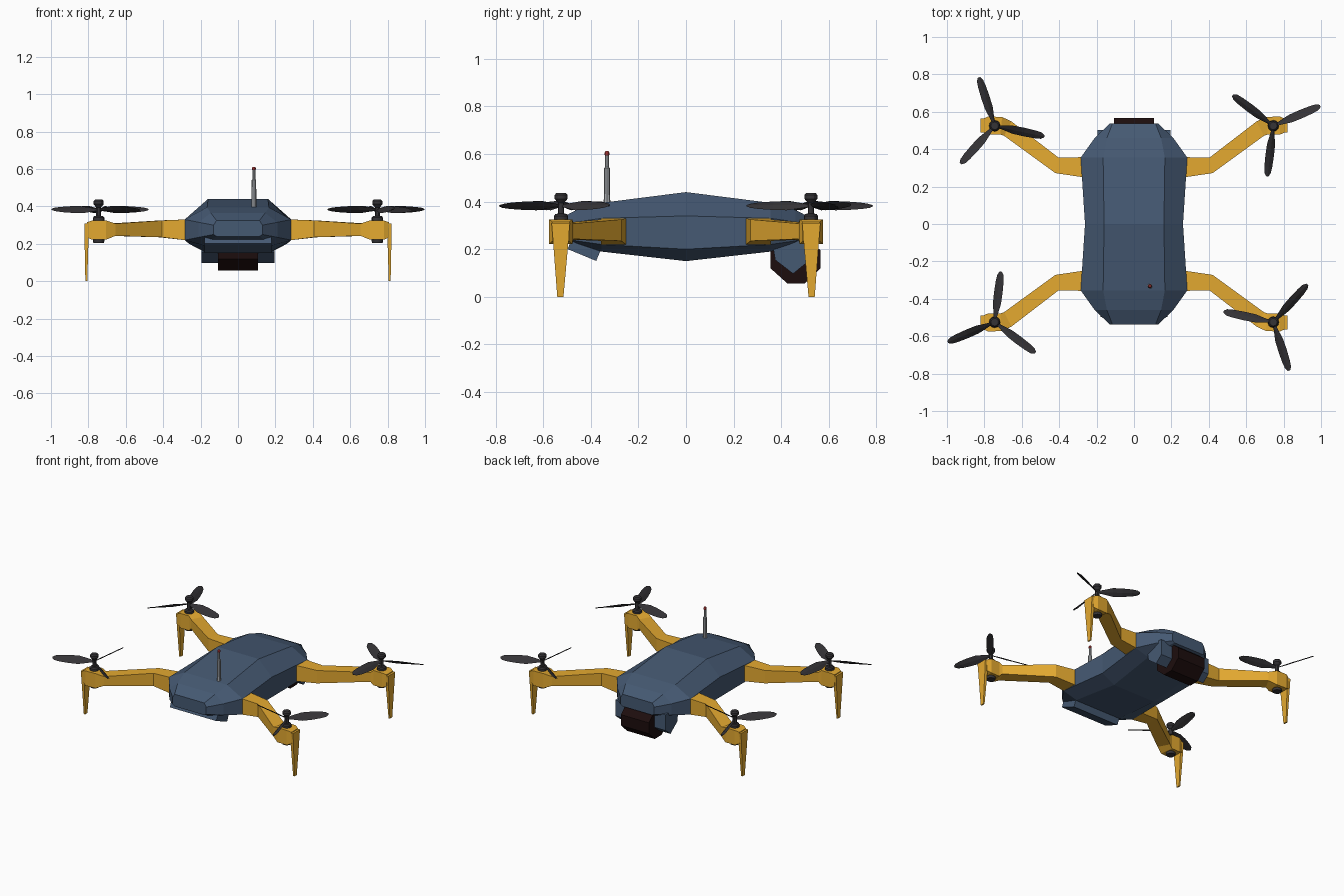
import bpy, bmesh
from math import cos, sin, radians
from mathutils import Matrix, Vector

if "Cube" in bpy.data.objects:
    bpy.data.objects.remove(bpy.data.objects["Cube"])


def material(name, rgb):
    m = bpy.data.materials.new(name)
    m.diffuse_color = (*rgb, 1)
    m.use_nodes = True
    m.node_tree.nodes["Principled BSDF"].inputs["Base Color"].default_value = m.diffuse_color
    return m


BLUE = material("slate_blue", (0.06, 0.10, 0.17))
YELLOW = material("amber", (0.78, 0.40, 0.03))
BLACK = material("black", (0.035, 0.033, 0.037))
LENS = material("brown_black", (0.012, 0.004, 0.004))
GREY = material("light_grey", (0.38, 0.40, 0.42))
RED = material("red", (0.55, 0.05, 0.05))


def finish(name, bm, mat, smooth=False):
    bmesh.ops.recalc_face_normals(bm, faces=bm.faces)
    me = bpy.data.meshes.new(name)
    bm.to_mesh(me)
    bm.free()
    me.materials.append(mat)
    ob = bpy.data.objects.new(name, me)
    bpy.context.collection.objects.link(ob)
    if smooth:
        bpy.context.view_layer.objects.active = ob
        ob.select_set(True)
        bpy.ops.object.shade_smooth_by_angle()
        ob.select_set(False)
    return ob


def add_loft(bm, rings):
    """Skin a list of closed rings and cap both ends."""
    rows = [[bm.verts.new(p) for p in ring] for ring in rings]
    n = len(rows[0])
    for a, b in zip(rows, rows[1:]):
        for i in range(n):
            bm.faces.new((a[i], a[(i + 1) % n], b[(i + 1) % n], b[i]))
    bm.faces.new(rows[0])
    bm.faces.new(rows[-1][::-1])


def loft(name, rings, mat):
    bm = bmesh.new()
    add_loft(bm, rings)
    return finish(name, bm, mat)


def lathe(name, x, y, profile, mat, sides=12):
    """Turned part around a vertical axis, profile of (radius, z)."""
    rings = [[(x + r * cos(2 * 3.14159265 * i / sides), y + r * sin(2 * 3.14159265 * i / sides), z)
              for i in range(sides)] for r, z in profile]
    bm = bmesh.new()
    add_loft(bm, rings)
    return finish(name, bm, mat, smooth=True)


# Body shell: octagonal sections (y, top w, side w, bottom w, top z, shoulder z, lower z, bottom z)
half = [(0.00, .160, .262, .165, .440, .340, .200, .150),
        (0.355, .165, .285, .180, .395, .330, .220, .190),
        (0.46, .145, .210, .150, .365, .315, .235, .215),
        (0.537, .115, .130, .115, .325, .300, .250, .240)]
stations = [(-s[0], *s[1:]) for s in half[:0:-1]] + half
loft("body_shell", [[(-t, y, zt), (t, y, zt), (w, y, zs), (w, y, zl),
                     (b, y, zb), (-b, y, zb), (-w, y, zl), (-w, y, zs)]
                    for y, t, w, b, zt, zs, zl, zb in stations], BLUE)

# Tilted sensor plate under the front
bm = bmesh.new()
bmesh.ops.create_cube(bm, size=1, matrix=Matrix.Translation((0, -.424, .208))
                      @ Matrix.Rotation(radians(-22.5), 4, 'X')
                      @ Matrix.Diagonal((.36, .13, .07, 1)))
finish("front_sensor_plate", bm, BLUE)

# Camera drum and its side brackets at the back
drum = [(.355, .205), (.355, .12), (.425, .057), (.50, .057),
        (.566, .12), (.566, .195), (.50, .25), (.425, .25)]
loft("camera_drum", [[(x, y, z) for y, z in drum] for x in (-.108, .108)], LENS)
bracket = [(.365, .215), (.375, .155), (.45, .097), (.503, .14), (.503, .25), (.42, .26)]
for side, s in (("left", -1), ("right", 1)):
    loft("camera_bracket_" + side,
         [[(s * x, y, z) for y, z in bracket] for x in (.10, .195)], BLUE)

# Arm stations: inner edge (x, y), outer edge (x, y), low z, high z
arm = [((.22, .25), (.22, .36), .220, .330),
       ((.285, .252), (.285, .357), .220, .330),
       ((.42, .272), (.405, .356), .235, .325),
       ((.695, .472), (.655, .548), .243, .308),
       ((.715, .478), (.705, .572), .222, .325),
       ((.78, .478), (.78, .575), .222, .325),
       ((.808, .490), (.808, .562), .235, .315)]
foot = [(.31, .488, .565, .795, .822), (.20, .497, .556, .800, .820), (0, .515, .541, .806, .816)]
MX, MY = .745, .525

# Propeller blade sections: radius, chord, pitch
blade = [(.008, .016, 45), (.04, .030, 44), (.10, .058, 42), (.16, .058, 38),
         (.22, .050, 33), (.255, .038, 28), (.272, .014, 25)]


def propeller(name, x, y, start, hand):
    bm = bmesh.new()
    for k in range(3):
        turn = Matrix.Translation((x, y, .383)) @ Matrix.Rotation(radians(start + 120 * k), 4, 'Z')
        rings = []
        for r, c, p in blade:
            u = Vector((0, cos(radians(p)), hand * sin(radians(p)))) * c / 2
            n = Vector((0, -hand * sin(radians(p)), cos(radians(p)))) * .003
            o = Vector((r, 0, 0))
            rings.append([turn @ v for v in (o - u, o + n, o + u, o - n)])
        add_loft(bm, rings)
    finish(name, bm, BLACK)


# Four corners: arm, foot, motor, propeller
corners = {"front_right": (1, -1, 48, 1), "front_left": (-1, -1, 83, -1),
           "back_right": (1, 1, 23, -1), "back_left": (-1, 1, 108, 1)}
for tag, (sx, sy, start, hand) in corners.items():
    loft(tag + "_arm", [[(sx * i[0], sy * i[1], lo), (sx * o[0], sy * o[1], lo),
                         (sx * o[0], sy * o[1], hi), (sx * i[0], sy * i[1], hi)]
                        for i, o, lo, hi in arm], YELLOW)
    loft(tag + "_foot", [[(sx * x0, sy * y0, z), (sx * x1, sy * y0, z),
                          (sx * x1, sy * y1, z), (sx * x0, sy * y1, z)]
                         for z, y0, y1, x0, x1 in foot], YELLOW)
    lathe(tag + "_motor", sx * MX, sy * MY,
          [(.028, .205), (.030, .212), (.030, .340), (.024, .348), (.013, .350), (.013, .395),
           (.018, .400), (.027, .412), (.027, .428), (.020, .436)], BLACK)
    propeller(tag + "_propeller", sx * MX, sy * MY, start, hand)

# Antenna mast and red tip
lathe("antenna_mast", .085, -.332, [(.014, .38), (.012, .54), (.008, .545), (.008, .598)], GREY, 8)
lathe("antenna_tip", .085, -.332, [(.007, .593), (.010, .597), (.010, .606), (.006, .612)], RED, 8)
